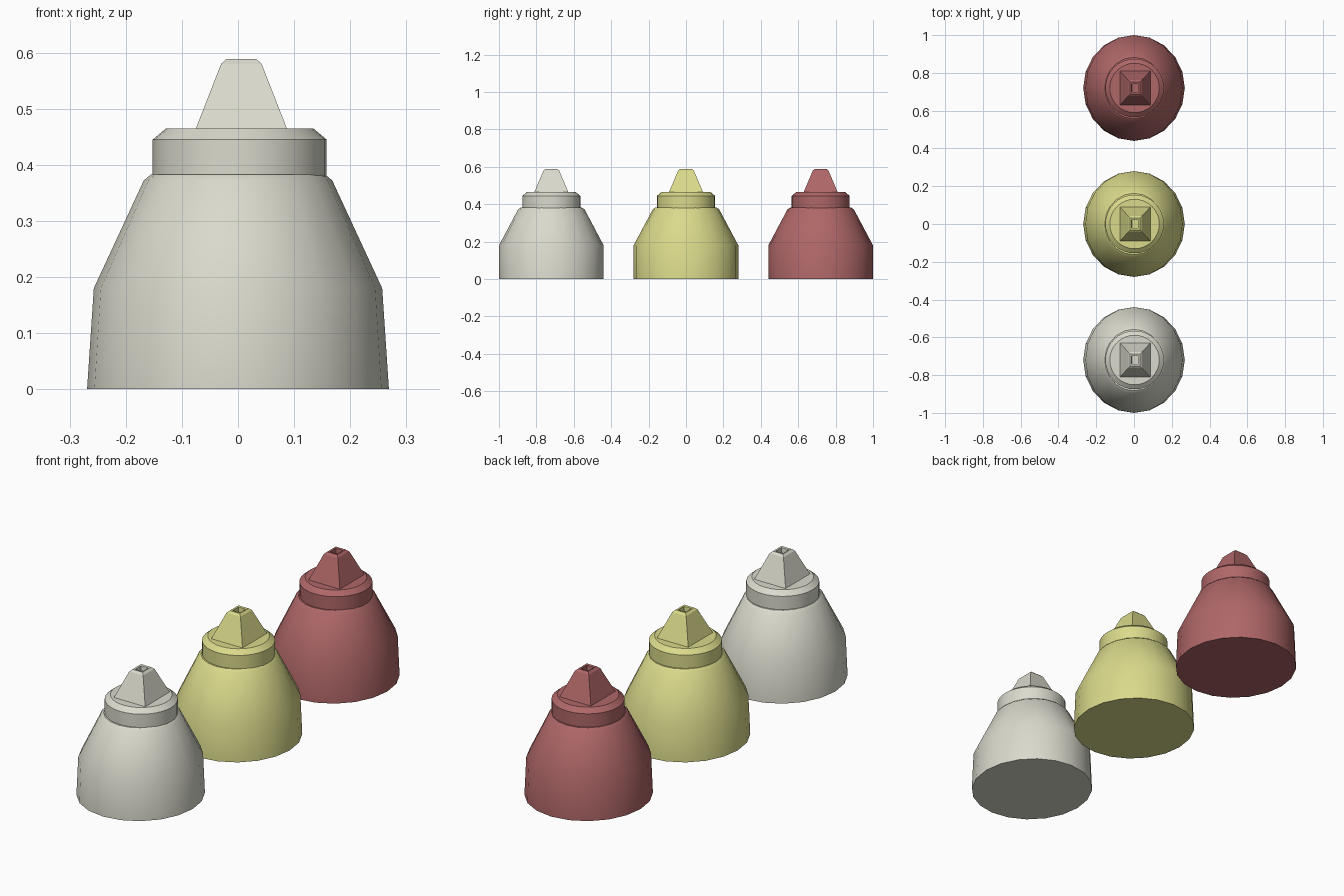
import bpy, bmesh, math

cube = bpy.data.objects.get("Cube")
if cube:
    bpy.data.objects.remove(cube, do_unlink=True)


def make_material(name, rgb):
    mat = bpy.data.materials.new(name)
    mat.use_nodes = True
    mat.diffuse_color = (*rgb, 1)
    mat.node_tree.nodes["Principled BSDF"].inputs["Base Color"].default_value = (*rgb, 1)
    return mat


def loft(name, rings, sides, center, mat, turn=0.0, smooth=True):
    """Stack of elliptical rings (rx, ry, z), capped at both ends."""
    bm = bmesh.new()
    loops = []
    for rx, ry, z in rings:
        angles = [turn + 2 * math.pi * i / sides for i in range(sides)]
        loops.append([bm.verts.new((rx * math.cos(a), ry * math.sin(a), z)) for a in angles])
    for low, high in zip(loops, loops[1:]):
        for i in range(sides):
            j = (i + 1) % sides
            bm.faces.new((low[i], low[j], high[j], high[i]))
    bm.faces.new(loops[0][::-1])
    bm.faces.new(loops[-1])
    mesh = bpy.data.meshes.new(name)
    bm.to_mesh(mesh)
    bm.free()
    mesh.materials.append(mat)
    obj = bpy.data.objects.new(name, mesh)
    obj.location = center
    bpy.context.collection.objects.link(obj)
    if smooth:
        bpy.ops.object.select_all(action="DESELECT")
        obj.select_set(True)
        bpy.context.view_layer.objects.active = obj
        bpy.ops.object.shade_smooth_by_angle(angle=math.radians(35))
    return obj


BODY = [(0.269, 0.28, 0), (0.257, 0.28, 0.18), (0.168, 0.178, 0.372), (0.155, 0.163, 0.383)]
COLLAR = [(0.155, 0.155, 0.379), (0.155, 0.155, 0.445), (0.131, 0.131, 0.465)]
# Nozzle half widths, ending in a sunken square opening
NOZZLE = [(0.083, 0.093, 0.46), (0.036, 0.042, 0.58), (0.026, 0.032, 0.589),
          (0.019, 0.022, 0.587), (0.017, 0.02, 0.565)]
DIAGONAL = math.sqrt(2)

# One bottle per colour, lined up front to back
bottles = [("grey", (0.70, 0.70, 0.61), -0.72),
           ("yellow", (0.70, 0.70, 0.26), 0.0),
           ("red", (0.43, 0.135, 0.137), 0.72)]
for colour, rgb, y in bottles:
    mat = make_material(colour + " plastic", rgb)
    loft(colour + "_bottle_body", BODY, 20, (0, y, 0), mat, turn=math.pi / 2)
    loft(colour + "_collar", COLLAR, 32, (0.003, y, 0), mat)
    square = [(x * DIAGONAL, d * DIAGONAL, z) for x, d, z in NOZZLE]
    loft(colour + "_nozzle", square, 4, (0.006, y, 0), mat, turn=math.pi / 4, smooth=False)
